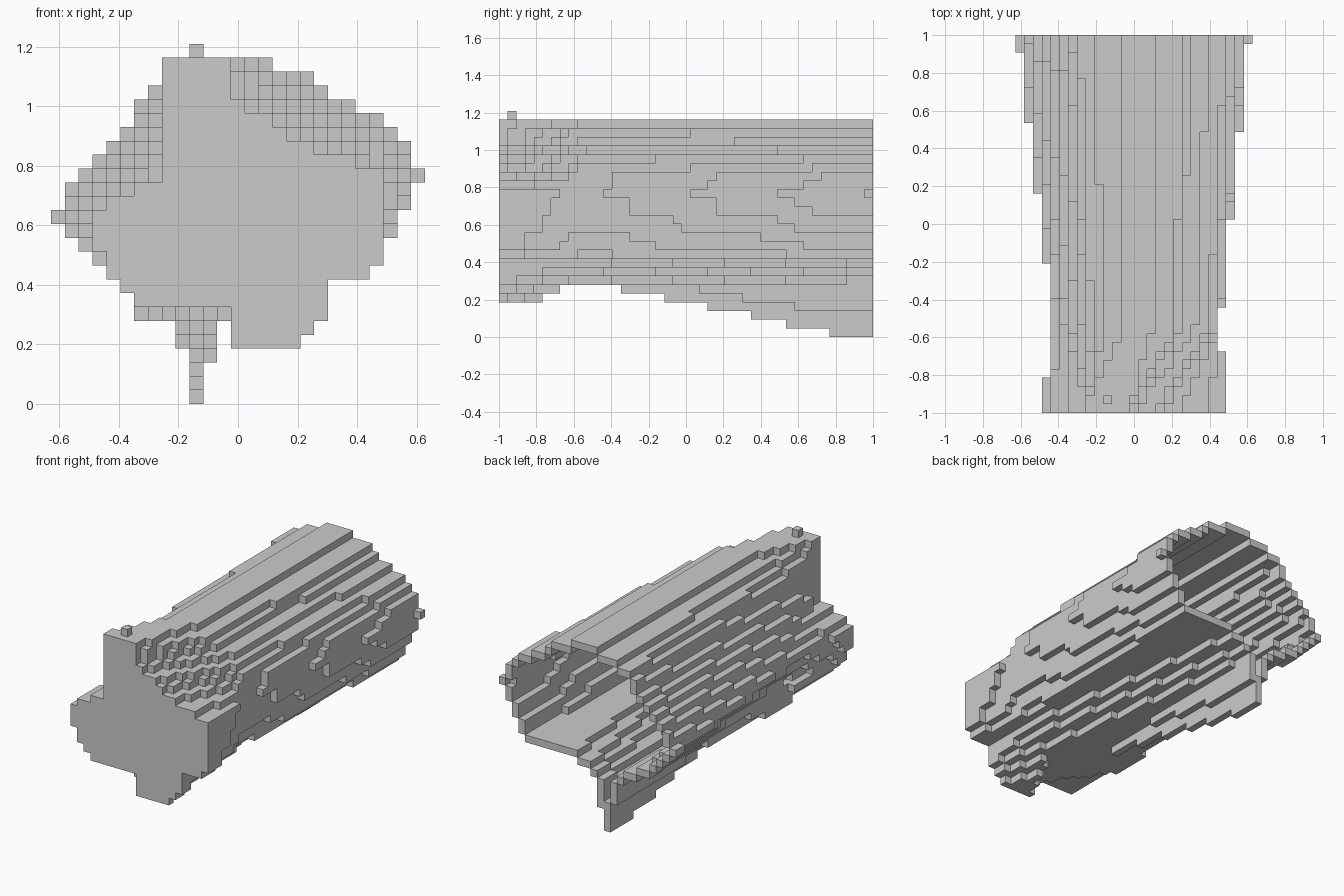
import bpy, bmesh

if "Cube" in bpy.data.objects:
    bpy.data.objects.remove(bpy.data.objects["Cube"])

S = 2 / 43                       # block size
NX, NY, NZ = 27, 43, 26

# Left/right block edges per row, bottom row first: front plate and rear opening
FIRST = 4
PLATE_L = [13, 13, 13, 6, 5, 4, 4, 3, 3, 3, 4, 6, 8, 8, 8, 8, 8, 8, 8, 8, 8]
PLATE_R = [18, 19, 20, 20, 20, 23, 24, 24, 24.4, 24.4, 24.4, 24.4, 24, 22, 19, 17, 16, 14, 13, 13, 13]
REAR_L = [18, 17, 9, 8, 6, 4.3, 3.3, 2.2, 1.2, 0.3, 0.8, 1.4, 2.2, 3.2, 4.2, 5.2, 6, 6.4, 7.3, 9, 12]
REAR_R = [13, 15.5, 12, 13, 15, 23, 24, 24.4, 25.2, 25.45, 26.2, 26.4, 26.6, 26.2, 26, 25, 24, 22, 20, 19, 16]
# Outline of the flat underside (rows 4 to 8) at the waist
WAIST_L = [18, 17, 6, 6, 5.5]
WAIST_R = [13, 15.5, 17, 19, 20]
WAIST_Y = -0.55


def waist(edge, k, right):
    """Narrower copy of the rear outline."""
    if k < 9:
        return (WAIST_R if right else WAIST_L)[k - FIRST]
    s = (0.73 if right else 0.66) + 0.14 * abs(k - 15) / 9
    return 13.5 + (edge - 13.5) * s


def row_span(k, y):
    """Left and right edge of row k at depth y."""
    i = k - FIRST
    out = []
    for plate, rear, right in ((PLATE_L[i], REAR_L[i], False), (PLATE_R[i], REAR_R[i], True)):
        mid = waist(rear, k, right)
        if y < WAIST_Y:
            t = (y + 0.977) / (WAIST_Y + 0.977)
            out.append(plate + (mid - plate) * t)
        else:
            t = (y - WAIST_Y) / (1 - WAIST_Y)
            out.append(mid + (rear - mid) * t)
    return out


def depth(j):
    return -1 + (j + 0.5) * S


def build(name, cells):
    """Mesh of the exposed faces of a set of blocks."""
    bm = bmesh.new()
    verts = {}

    def vert(p):
        if p not in verts:
            verts[p] = bm.verts.new(((p[0] - NX / 2) * S, p[1] * S - 1, p[2] * S))
        return verts[p]

    for c in sorted(cells):
        for axis in range(3):
            for side in (0, 1):
                n = list(c)
                n[axis] += 2 * side - 1
                if tuple(n) in cells:
                    continue
                u, v = (axis + 1) % 3, (axis + 2) % 3
                loop = []
                for du, dv in ((0, 0), (1, 0), (1, 1), (0, 1)):
                    p = list(c)
                    p[axis] += side
                    p[u] += du
                    p[v] += dv
                    loop.append(vert(tuple(p)))
                bm.faces.new(loop if side else loop[::-1])
    mesh = bpy.data.meshes.new(name)
    bm.to_mesh(mesh)
    bm.free()
    obj = bpy.data.objects.new(name, mesh)
    bpy.context.collection.objects.link(obj)
    return obj


# Solid body
solid = set()
for j in range(NY):
    for k in range(FIRST, FIRST + len(PLATE_L)):
        left, right = row_span(k, depth(j))
        for i in range(NX):
            if left <= i + 0.5 < right:
                solid.add((i, j, k))

# Keel trough deepening toward the rear: start depth of each row
STEPS = [0.77, 0.53, 0.35, 0.11, -0.12, -0.35]
for k, start in enumerate(STEPS):
    for j in range(NY):
        y = depth(j)
        if y > start:
            solid.add((10, j, k))
            if k >= 4 and y > start + 0.4:
                solid.update({(9, j, k), (11, j, k)})
            if k == 3 and y > 0.6:
                solid.add((11, j, k))

# Hollow shell: closed front plate, open rear
shell = set()
for i, j, k in solid:
    around = [(i - 1, j, k), (i + 1, j, k), (i, j, k - 1), (i, j, k + 1), (i, j - 1, k)]
    if j < NY - 1:
        around.append((i, j + 1, k))
    if j == 0 or not all(a in solid for a in around):
        shell.add((i, j, k))
build("hollow_body", shell)

# Sight block on top
build("top_sight", {(10, 1, 25)})
